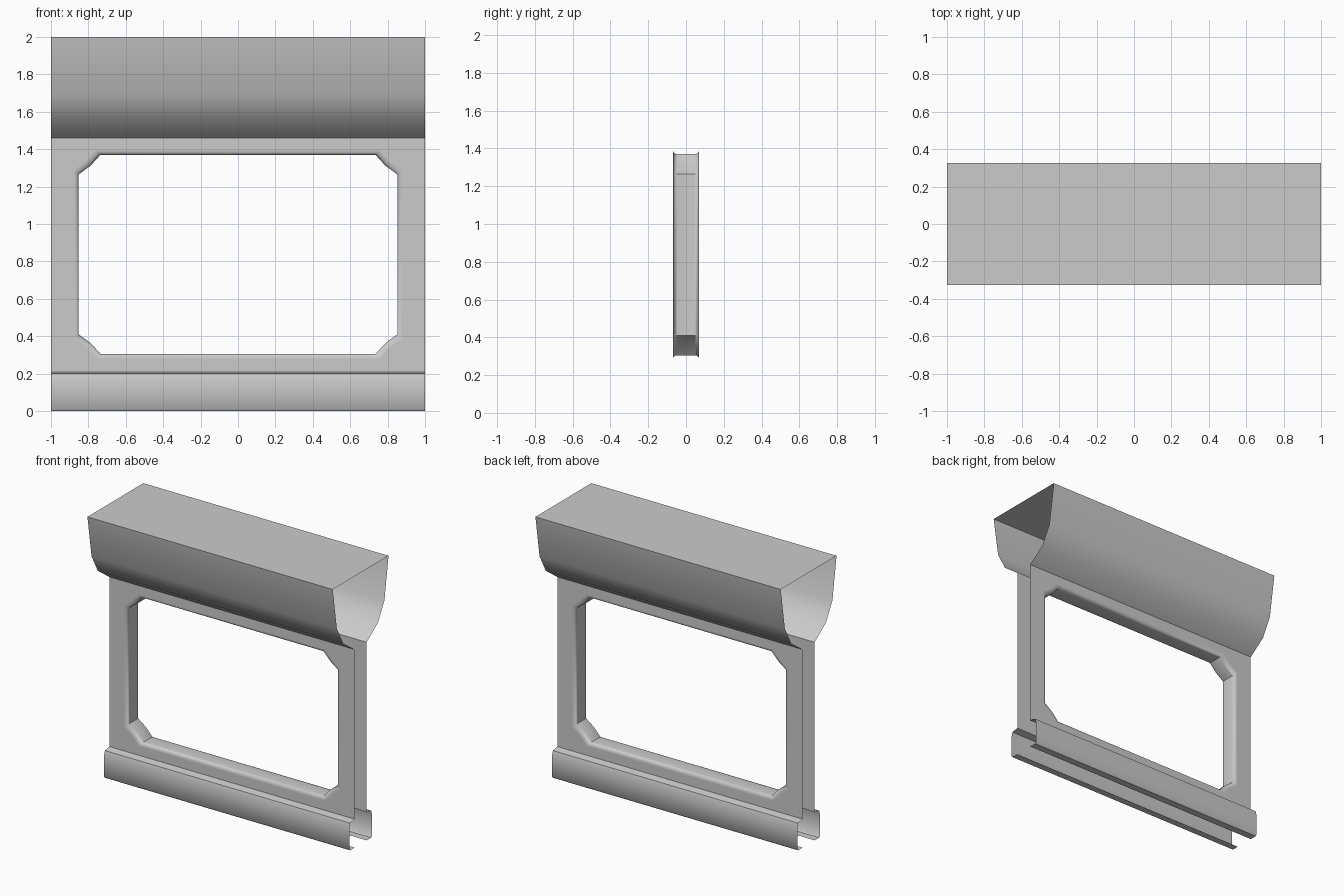
import bpy, bmesh, math

if "Cube" in bpy.data.objects:
    bpy.data.objects.remove(bpy.data.objects["Cube"])

WALL_Y = 0.07          # half thickness of the hollow wall
WALL_BOTTOM, WALL_TOP = 0.21, 1.46


def finish(name, bm, smooth=True):
    mesh = bpy.data.meshes.new(name)
    bm.to_mesh(mesh)
    bm.free()
    if smooth:
        mesh.polygons.foreach_set("use_smooth", [True] * len(mesh.polygons))
        mesh.set_sharp_from_angle(angle=math.radians(45))
    obj = bpy.data.objects.new(name, mesh)
    bpy.context.scene.collection.objects.link(obj)
    return obj


def strip(name, profile):
    """Sweep an open (y, z) profile along x from -1 to 1."""
    bm = bmesh.new()
    pairs = [[bm.verts.new((x, y, z)) for x in (-1, 1)] for y, z in profile]
    for a, b in zip(pairs, pairs[1:]):
        bm.faces.new((a[0], b[0], b[1], a[1]))
    return finish(name, bm)


def mirrored(profile):
    return [(-y, z) for y, z in reversed(profile)]


def window_loop(offset):
    """Octagonal opening with slightly pinched corners, counter-clockwise."""
    hx, hz, cz = 0.852, 0.5325, 0.8375
    corner = [(hx, hz - 0.105), (hx - 0.064, hz - 0.058), (hx - 0.117, hz)]
    pts = []
    for sx, sz in ((1, 1), (-1, 1), (-1, -1), (1, -1)):
        c = corner if sx * sz > 0 else corner[::-1]
        pts += [(sx * (x + offset), cz + sz * (z + offset)) for x, z in c]
    return pts


# Flared roof with a flat top
flare = [(-0.325, 2.0), (-0.277, 1.69), (-0.203, 1.555), (-WALL_Y, WALL_TOP)]
roof = strip("roof", mirrored(flare) + flare)

# Stepped skirts with a lip turned in at the bottom
skirt = [(-WALL_Y, WALL_BOTTOM), (-0.122, 0.20), (-0.132, 0.165),
         (-0.132, 0.01), (-0.122, 0.0), (-WALL_Y, 0.0)]
strip("front_skirt", skirt)
strip("back_skirt", mirrored(skirt))

# Wall panels around the window opening
DEPTH = 0.023
for name, side in (("front_wall", -1), ("back_wall", 1)):
    bm = bmesh.new()
    edges = []
    rect = [(-1, WALL_BOTTOM), (1, WALL_BOTTOM), (1, WALL_TOP), (-1, WALL_TOP)]
    for loop in (rect, window_loop(DEPTH)):
        vs = [bm.verts.new((x, side * WALL_Y, z)) for x, z in loop]
        edges += [bm.edges.new((v, vs[i - 1])) for i, v in enumerate(vs)]
    bmesh.ops.triangle_fill(bm, edges=edges, use_beauty=True, use_dissolve=False)
    bm.normal_update()
    for f in bm.faces:
        if f.normal.y * side < 0:
            f.normal_flip()
    finish(name, bm, smooth=False)

# Window reveal with rounded edges on both sides
STEPS = 4
half = []
for i in range(STEPS + 1):
    a = math.radians(90) * i / STEPS
    half.append((-WALL_Y + DEPTH * (1 - math.cos(a)), DEPTH * (1 - math.sin(a))))
bm = bmesh.new()
rings = [[bm.verts.new((x, y, z)) for x, z in window_loop(d)]
         for y, d in half + mirrored(half)]
for a, b in zip(rings, rings[1:]):
    n = len(a)
    for i in range(n):
        j = (i + 1) % n
        bm.faces.new((a[i], a[j], b[j], b[i]))
finish("window_reveal", bm)
